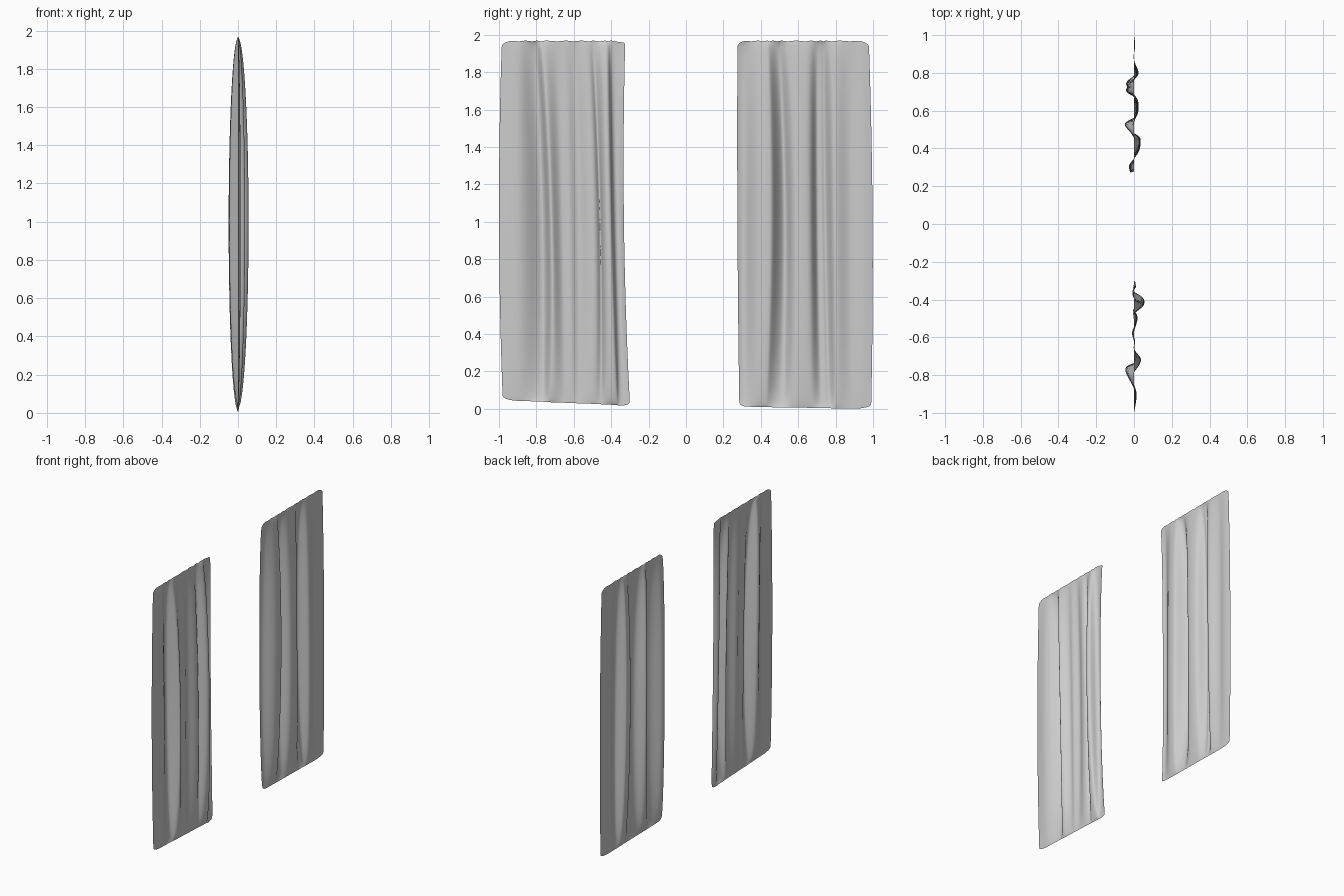
import bpy, bmesh, math

ROWS = 16

# Fold columns: y at top, y at middle, y at bottom, depth of fold at mid height
LEFT = [
    (-.985, -1.0, -.98, 0), (-.94, -.94, -.93, .012), (-.89, -.88, -.88, .018),
    (-.86, -.82, -.83, -.02), (-.82, -.775, -.78, -.053), (-.795, -.75, -.755, -.04),
    (-.78, -.73, -.735, .04), (-.75, -.71, -.70, .04), (-.69, -.665, -.65, -.016),
    (-.64, -.62, -.61, .018), (-.60, -.58, -.58, -.024), (-.56, -.53, -.53, .014),
    (-.515, -.475, -.48, .026), (-.50, -.457, -.455, -.026), (-.46, -.445, -.435, .044),
    (-.43, -.415, -.385, .06), (-.415, -.392, -.365, .05), (-.405, -.39, -.36, -.002),
    (-.37, -.36, -.33, -.014), (-.325, -.332, -.30, .012),
]
RIGHT = [
    (.275, .275, .285, -.02), (.31, .31, .31, -.034), (.35, .345, .345, .0),
    (.385, .385, .375, .03), (.42, .425, .405, .036), (.435, .45, .425, .036),
    (.445, .465, .435, .03), (.465, .49, .46, -.018), (.49, .525, .50, -.058),
    (.51, .545, .53, -.04), (.54, .565, .56, .016), (.59, .605, .61, .026),
    (.64, .65, .66, .024), (.67, .675, .685, .012), (.70, .70, .72, -.055),
    (.72, .725, .745, -.03), (.735, .745, .765, -.05), (.75, .765, .78, -.02),
    (.775, .785, .80, .03), (.82, .82, .83, .022), (.875, .88, .88, -.012),
    (.93, .935, .93, .012), (.978, .998, .99, 0),
]


def curtain(name, cols, bottom_a, bottom_b):
    """Single pleated cloth sheet, deepest at mid height, flat at both hems."""
    bm = bmesh.new()
    grid = []
    n = len(cols)
    for r in range(ROWS + 1):
        t = math.pi * r / ROWS
        s = -math.cos(t)
        row = []
        for i, (yt, ym, yb, x) in enumerate(cols):
            # bend each fold through its three heights
            y = ym + (yt - yb) / 2 * s + ((yt + yb) / 2 - ym) * s * s
            u = i / (n - 1)
            bottom = bottom_a + (bottom_b - bottom_a) * u
            top = 1.966 + (.006 if i % 2 else -.005)
            if i in (0, n - 1):
                bottom += .012
                top -= .012
            z = bottom + (top - bottom) * (s + 1) / 2
            row.append(bm.verts.new((x * math.sin(t), y, z)))
        grid.append(row)
    for a, b in zip(grid, grid[1:]):
        for i in range(n - 1):
            bm.faces.new((a[i], a[i + 1], b[i + 1], b[i]))
    for f in bm.faces:
        f.smooth = True
    mesh = bpy.data.meshes.new(name)
    bm.to_mesh(mesh)
    bm.free()
    ob = bpy.data.objects.new(name, mesh)
    bpy.context.collection.objects.link(ob)
    sub = ob.modifiers.new("soft_cloth", 'SUBSURF')
    sub.levels = sub.render_levels = 2
    return ob


# Pair of curtain panels
curtain("left_curtain", LEFT, .045, .015)
curtain("right_curtain", RIGHT, .012, .0)
